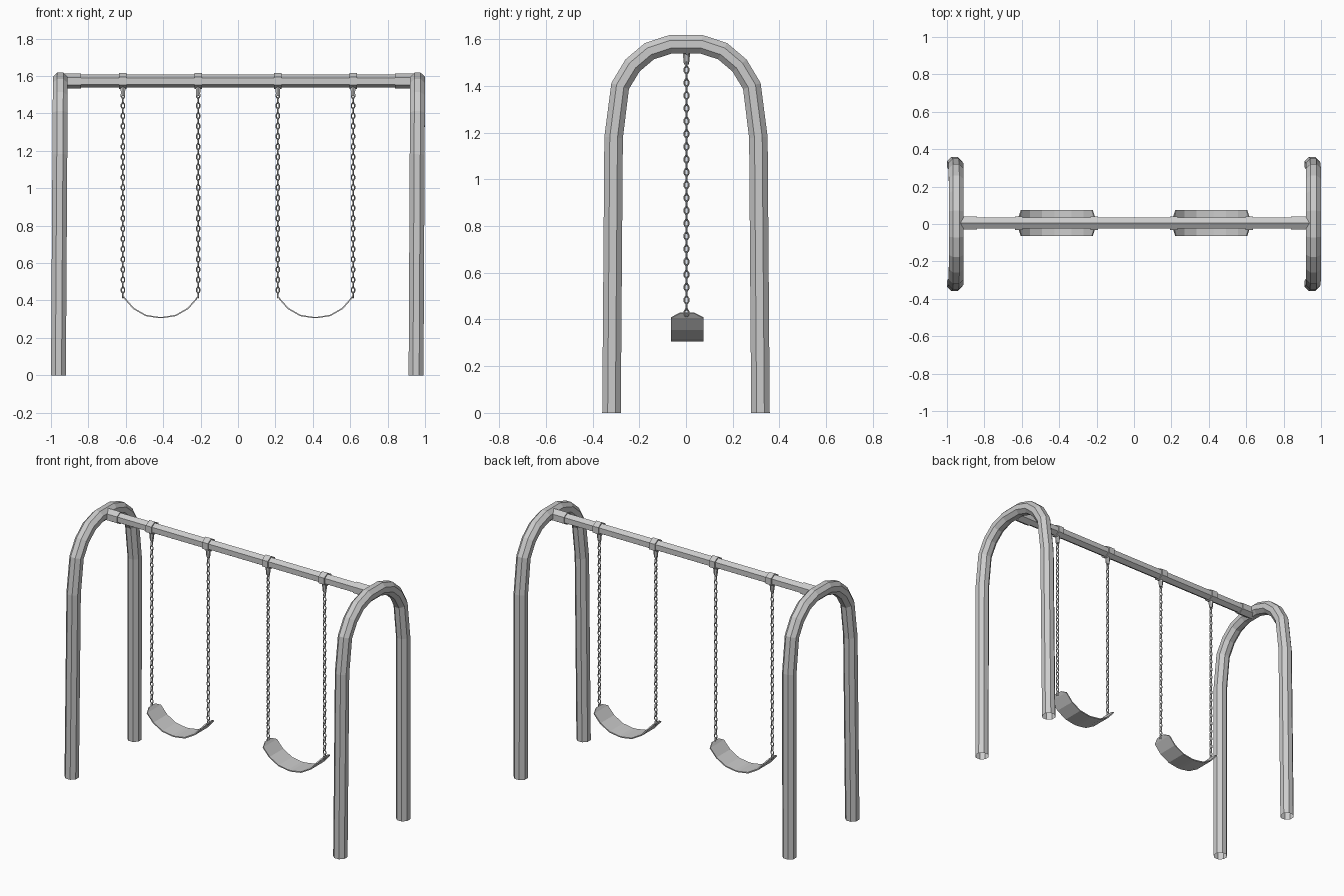
import bpy, bmesh, math
from mathutils import Vector, Matrix

if "Cube" in bpy.data.objects:
    bpy.data.objects.remove(bpy.data.objects["Cube"])

metal = bpy.data.materials.new("light grey metal")
metal.use_nodes = True
GREY = (0.6, 0.6, 0.6, 1)
metal.diffuse_color = GREY
metal.node_tree.nodes["Principled BSDF"].inputs["Base Color"].default_value = GREY

MID_Y = 0.005
BEAM_Z = 1.573


def finish(bm, name):
    bmesh.ops.recalc_face_normals(bm, faces=bm.faces)
    mesh = bpy.data.meshes.new(name)
    bm.to_mesh(mesh)
    bm.free()
    mesh.materials.append(metal)
    obj = bpy.data.objects.new(name, mesh)
    bpy.context.collection.objects.link(obj)
    return obj


def bridge(bm, rings, closed=False):
    pairs = list(zip(rings, rings[1:]))
    if closed:
        pairs.append((rings[-1], rings[0]))
    for a, b in pairs:
        n = len(a)
        for i in range(n):
            j = (i + 1) % n
            bm.faces.new((a[i], a[j], b[j], b[i]))


def arch(name, x_foot, x_top):
    """Open-ended octagonal tube bent into an upside-down U."""
    half = [(-0.319, 0), (-0.31, 1.18), (-0.282, 1.40), (-0.229, 1.488),
            (-0.157, 1.549), (-0.065, 1.579)]
    path = half + [(-y, z) for y, z in reversed(half)]
    pts = [Vector((x_foot + (x_top - x_foot) * z / 1.58, y, z)) for y, z in path]
    bm = bmesh.new()
    rings = []
    for i, p in enumerate(pts):
        before = (p - pts[i - 1]).normalized() if i else Vector((0, 0, 1))
        after = (pts[i + 1] - p).normalized() if i < len(pts) - 1 else Vector((0, 0, -1))
        tangent = (before + after).normalized()
        side = Vector((1, 0, 0))
        out = side.cross(tangent).normalized()
        ring = []
        for k in range(8):
            a = math.pi / 8 + k * math.pi / 4
            ring.append(bm.verts.new(p + 0.043 * (side * math.cos(a) + out * math.sin(a))))
        rings.append(ring)
    bridge(bm, rings)
    return finish(bm, name)


def hex_bar(name, x0, x1, radius):
    """Six-sided bar along x with flat top and bottom."""
    bm = bmesh.new()
    place = Matrix.Translation(((x0 + x1) / 2, MID_Y, BEAM_Z)) @ Matrix.Rotation(math.pi / 2, 4, 'Y')
    place = place @ Matrix.Rotation(math.pi / 2, 4, 'Z')
    bmesh.ops.create_cone(bm, cap_ends=True, segments=6, radius1=radius, radius2=radius,
                          depth=abs(x1 - x0), matrix=place)
    return finish(bm, name)


def chain(name, x, top, bottom, count):
    """Stretched ring links, each turned a quarter from the last."""
    bm = bmesh.new()
    pitch = (top - bottom) / count
    for n in range(count):
        centre = Vector((x, MID_Y - 0.003, top - (n + 0.5) * pitch))
        turn = Matrix.Rotation(n % 2 * math.pi / 2, 3, 'Z')
        rings = []
        for i in range(8):
            a = math.pi / 8 + i * math.pi / 4
            radial = Vector((math.cos(a), 0, math.sin(a)))
            spine = Vector((0.009 * radial.x, 0, 0.016 * radial.z))
            ring = []
            for k in range(4):
                b = k * math.pi / 2
                offset = 0.004 * (radial * math.cos(b) + Vector((0, math.sin(b), 0)))
                ring.append(bm.verts.new(centre + turn @ (spine + offset)))
            rings.append(ring)
        bridge(bm, rings, closed=True)
    return finish(bm, name)


def hanger(name, x):
    """Small tapered lug under the collar."""
    bm = bmesh.new()
    bmesh.ops.create_cone(bm, cap_ends=True, segments=6, radius1=0.011, radius2=0.016,
                          depth=0.05, matrix=Matrix.Translation((x, MID_Y - 0.003, 1.518)))
    return finish(bm, name)


def seat(name, x):
    """Sagging strip with clipped corners."""
    half = [(0.203, 0.428, 0.03), (0.19, 0.408, 0.069), (0.145, 0.357, 0.069),
            (0.08, 0.32, 0.069), (0.012, 0.309, 0.069)]
    profile = [(-u, z, w) for u, z, w in half] + half[::-1]
    bm = bmesh.new()
    rows = [[bm.verts.new((x + u, MID_Y + s * w, z)) for s in (-1, 1)] for u, z, w in profile]
    for a, b in zip(rows, rows[1:]):
        bm.faces.new((a[0], b[0], b[1], a[1]))
    obj = finish(bm, name)
    solid = obj.modifiers.new("thickness", 'SOLIDIFY')
    solid.thickness = 0.007
    solid.offset = 0
    return obj


# Frame
arch("right_arch", -0.96, -0.95)
arch("left_arch", 0.952, 0.96)
hex_bar("top_beam", -0.95, 0.955, 0.034)

# Sleeves, swings and their fittings
for side, s in (("right", -1), ("left", 1)):
    hex_bar(side + "_beam_sleeve", s * 0.84, s * 0.94, 0.04)
    seat(side + "_seat", s * 0.413)
    for end, x in (("outer", 0.615), ("inner", 0.213)):
        label = side + "_" + end
        hex_bar(label + "_collar", s * x - 0.02, s * x + 0.02, 0.042)
        hanger(label + "_hanger", s * x)
        chain(label + "_chain", s * x, 1.51, 0.415, 40)
